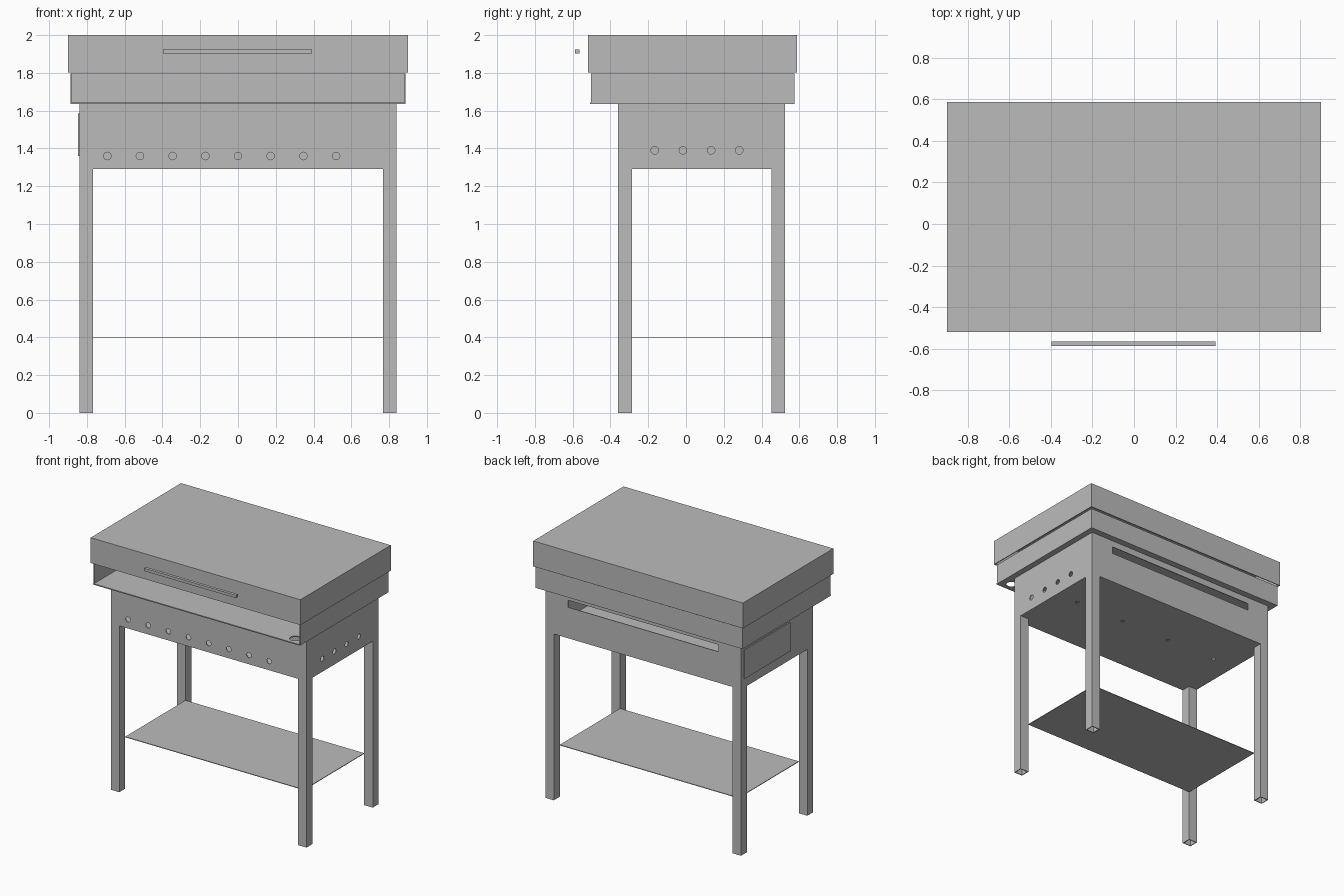
import bpy, bmesh
from mathutils import Matrix, Vector

if "Cube" in bpy.data.objects:
    bpy.data.objects.remove(bpy.data.objects["Cube"])

steel = bpy.data.materials.new("plain grey steel")
steel.use_nodes = True
GREY = (0.5, 0.5, 0.5, 1)
steel.diffuse_color = GREY
steel.node_tree.nodes["Principled BSDF"].inputs["Base Color"].default_value = GREY
T = 0.006  # sheet thickness


def add_box(bm, lo, hi):
    lo, hi = Vector(lo), Vector(hi)
    place = Matrix.Translation((lo + hi) / 2) @ Matrix.Diagonal((*(hi - lo), 1))
    bmesh.ops.create_cube(bm, size=1, matrix=place)


def finish(name, bm):
    mesh = bpy.data.meshes.new(name)
    bm.to_mesh(mesh)
    bm.free()
    mesh.materials.append(steel)
    ob = bpy.data.objects.new(name, mesh)
    bpy.context.collection.objects.link(ob)
    return ob


def box(name, lo, hi):
    bm = bmesh.new()
    add_box(bm, lo, hi)
    return finish(name, bm)


def cut(panel, axis, centres, radius=0, slot=None):
    """Cut round holes along an axis, and optionally one box-shaped slot."""
    bm = bmesh.new()
    turn = {"X": Matrix.Rotation(1.5707963, 4, "Y"),
            "Y": Matrix.Rotation(1.5707963, 4, "X"), "Z": Matrix()}[axis]
    for c in centres:
        bmesh.ops.create_cone(bm, cap_ends=True, segments=24, radius1=radius,
                              radius2=radius, depth=0.04,
                              matrix=Matrix.Translation(c) @ turn)
    if slot:
        add_box(bm, *slot)
    cutter = finish("cutter", bm)
    cutter.hide_render = True
    mod = panel.modifiers.new("holes", "BOOLEAN")
    mod.operation, mod.solver, mod.object = "DIFFERENCE", "EXACT", cutter
    bpy.context.view_layer.update()
    graph = bpy.context.evaluated_depsgraph_get()
    panel.data = bpy.data.meshes.new_from_object(panel.evaluated_get(graph))
    panel.modifiers.clear()
    bpy.data.objects.remove(cutter)


def walls(name, x, y0, y1, z0, z1, sides):
    """Upright sheets around a rectangle; returns them by side."""
    parts = {"front": ((-x, y0, z0), (x, y0 + T, z1)),
             "back": ((-x, y1 - T, z0), (x, y1, z1)),
             "right": ((-x, y0 + T, z0), (T - x, y1 - T, z1)),
             "left": ((x - T, y0 + T, z0), (x, y1 - T, z1))}
    return {s: box(f"{name}_{s}_wall", *parts[s]) for s in sides}


# Firebox
BX, BF, BB, BZ, BT = 0.84, -0.36, 0.525, 1.29, 1.635
fire = walls("firebox", BX, BF, BB, BZ, BT, ("front", "back", "left", "right"))
cut(fire["front"], "Y", [((i - 4) * 0.173, BF, 1.36) for i in range(8)], 0.02)
cut(fire["left"], "X", [(BX, -0.165 + i * 0.149, 1.39) for i in range(4)], 0.02)
cut(fire["back"], "Y", [], slot=((-0.645, BB - 0.03, 1.53), (0.645, BB + 0.03, 1.585)))
floor = box("firebox_floor", (T - BX, BF + T, BZ), (BX - T, BB - T, BZ + T))
cut(floor, "Z", [((i - 1.5) * 0.433, 0.13, BZ) for i in range(4)], 0.014)
box("side_cover_plate", (-BX - 0.006, -0.07, 1.36), (-BX, 0.49, 1.585))

# Hollow square legs
W = 0.073
for side, x in (("right", -BX), ("left", BX - W)):
    for end, y in (("front", BF), ("back", BB - W)):
        bm = bmesh.new()
        for a in (0, W - T):
            add_box(bm, (x + a, y, 0), (x + a + T, y + W, BZ))
            add_box(bm, (x + T, y + a, 0), (x + W - T, y + a + T, BZ))
        finish(f"{end}_{side}_leg", bm)

# Lower shelf between the legs
box("lower_shelf", (W - BX, BF + W, 0.398), (BX - W, BB - W, 0.403))

# Tray, open at the front, with a round drain hole in one corner
TX, TF, TB = 0.887, -0.508, 0.575
tray = box("tray_floor", (-TX, TF, BT), (TX, TB, BT + 0.008))
cut(tray, "Z", [(0.80, -0.44, BT)], 0.04)
walls("tray", TX, TF, TB, BT + 0.008, 1.796, ("back", "left", "right"))

# Hollow lid and its handle bar
LX, LF, LB = 0.9, -0.52, 0.587
box("lid_top", (-LX, LF, 2 - T), (LX, LB, 2))
walls("lid", LX, LF, LB, 1.803, 2 - T, ("front", "back", "left", "right"))
box("lid_handle", (-0.396, -0.587, 1.902), (0.393, -0.564, 1.924))
